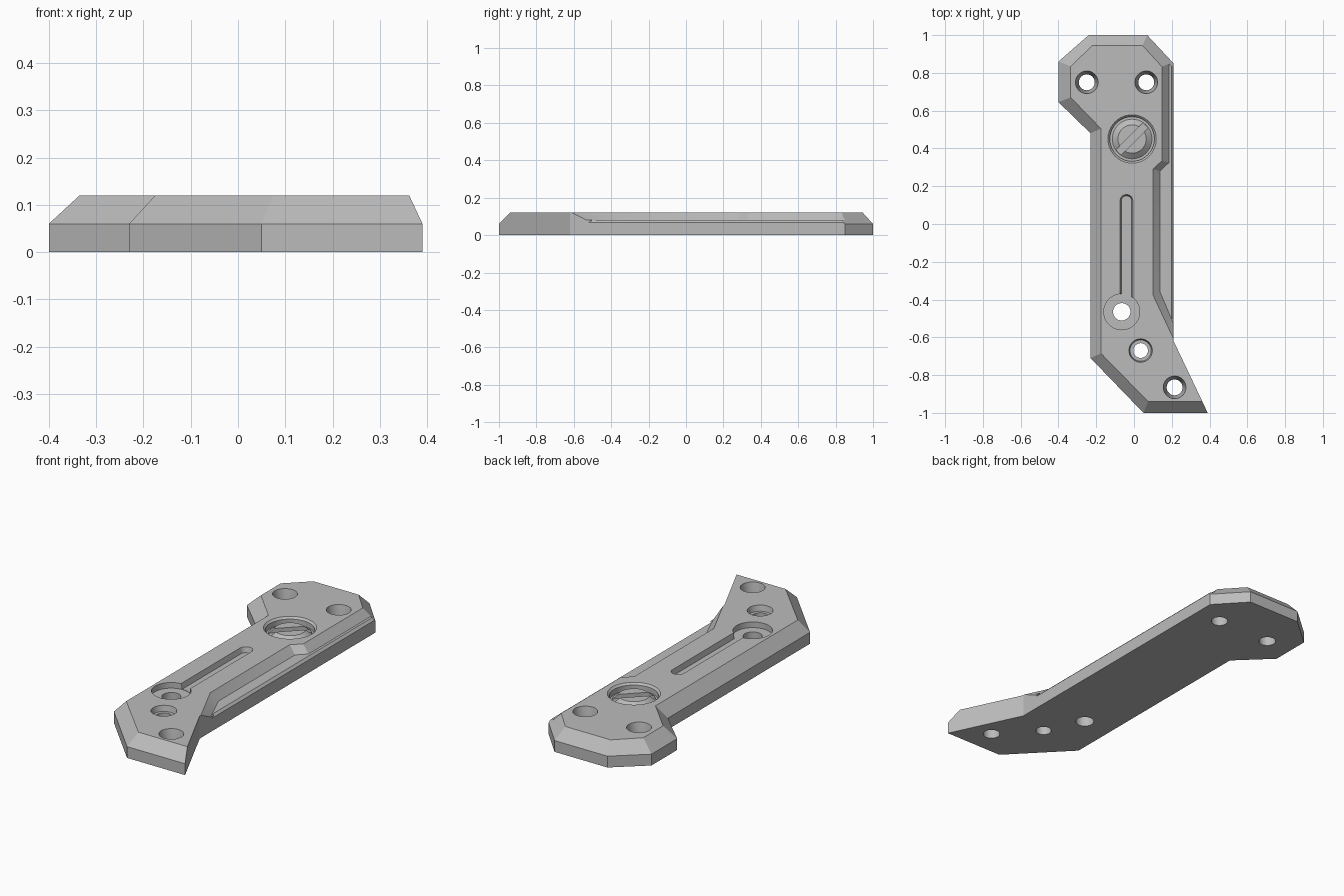
import bpy, bmesh, math

if "Cube" in bpy.data.objects:
    bpy.data.objects.remove(bpy.data.objects["Cube"], do_unlink=True)

grey = bpy.data.materials.new("plain grey")
grey.use_nodes = True
grey.diffuse_color = (0.5, 0.5, 0.5, 1)
grey.node_tree.nodes["Principled BSDF"].inputs["Base Color"].default_value = (0.5, 0.5, 0.5, 1)


def loft(name, layers):
    """Closed solid through stacked outlines; each layer is (outline, z)."""
    bm = bmesh.new()
    rings = [[bm.verts.new((x, y, z)) for x, y in outline] for outline, z in layers]
    n = len(rings[0])
    for low, high in zip(rings, rings[1:]):
        for i in range(n):
            j = (i + 1) % n
            bm.faces.new((low[i], low[j], high[j], high[i]))
    bm.faces.new(rings[0])
    bm.faces.new(rings[-1])
    bmesh.ops.recalc_face_normals(bm, faces=bm.faces)
    mesh = bpy.data.meshes.new(name)
    bm.to_mesh(mesh)
    bm.free()
    mesh.materials.append(grey)
    obj = bpy.data.objects.new(name, mesh)
    bpy.context.collection.objects.link(obj)
    return obj


def circle(x, y, r, n=40):
    return [(x + r * math.cos(i * math.tau / n), y + r * math.sin(i * math.tau / n))
            for i in range(n)]


def turned(name, x, y, profile):
    return loft(name, [(circle(x, y, r), z) for r, z in profile])


def activate(obj):
    bpy.ops.object.select_all(action='DESELECT')
    obj.select_set(True)
    bpy.context.view_layer.objects.active = obj


def cut(target, cutter):
    mod = target.modifiers.new("cut", 'BOOLEAN')
    mod.operation = 'DIFFERENCE'
    mod.solver = 'EXACT'
    mod.object = cutter
    activate(target)
    bpy.ops.object.modifier_apply(modifier=mod.name)
    bpy.data.objects.remove(cutter, do_unlink=True)


# Bevelled plate body
TOP = 0.12
base = [(-0.4, 0.86), (-0.24, 1), (0.07, 1), (0.21, 0.85), (0.21, -0.62),
        (0.39, -1), (0.05, -1), (-0.23, -0.71), (-0.23, 0.48), (-0.4, 0.645)]
upper = [(-0.335, 0.835), (-0.22, 0.945), (0.045, 0.945), (0.21, 0.765), (0.21, -0.62),
         (0.362, -0.94), (0.075, -0.94), (-0.175, -0.685), (-0.175, 0.505), (-0.335, 0.67)]
plate = loft("plate_body", [(base, 0), (base, 0.06), (upper, TOP)])

# Sunken side shelf with sloping wall
shelf_low = [(0.185, 0.95), (0.185, 0.325), (0.138, 0.28), (0.138, -0.36),
             (0.21, -0.53), (0.3, -0.74), (0.3, 0.95)]
shelf_top = [(0.148, 0.95), (0.148, 0.335), (0.1, 0.29), (0.1, -0.375),
             (0.21, -0.61), (0.3, -0.8), (0.3, 0.95)]
cut(plate, loft("shelf_cutter", [(shelf_low, 0.08), (shelf_top, TOP), (shelf_top, 0.15)]))

# Small chamfer along the shelf rim
cut(plate, loft("rim_cutter", [
    ([(0.21, -0.52), (0.23, -0.52), (0.23, 0.95), (0.21, 0.95)], 0.068),
    ([(0.198, -0.5), (0.23, -0.5), (0.23, 0.95), (0.198, 0.95)], 0.0805)]))

# Tapered screw holes
for x, y in [(-0.25, 0.75), (0.065, 0.75), (0.215, -0.865)]:
    cut(plate, turned("hole_cutter", x, y, [(0.042, -0.05), (0.042, 0.02), (0.06, TOP), (0.06, 0.2)]))

# Stepped holes
for x, y, rim, ledge, bore in [(0.035, -0.67, 0.062, 0.056, 0.039),
                               (-0.065, -0.465, 0.095, 0.095, 0.046)]:
    cut(plate, turned("stepped_cutter", x, y, [(bore, -0.05), (bore, 0.09), (ledge, 0.09),
                                               (rim, TOP), (rim, 0.2)]))


# Long shallow slot running into the large stepped hole
def slot(r):
    arc = [(-0.04 + r * math.cos(i * math.pi / 16), 0.122 + r * math.sin(i * math.pi / 16))
           for i in range(17)]
    return arc + [(-0.04 - r, -0.42), (-0.04 + r, -0.42)]


cut(plate, loft("slot_cutter", [(slot(0.027), 0.092), (slot(0.034), TOP), (slot(0.034), 0.15)]))

# Round recess holding the slotted screw head
CX, CY = -0.01, 0.45
cut(plate, turned("recess_cutter", CX, CY, [(0.118, 0.082), (0.118, 0.11), (0.128, TOP), (0.128, 0.2)]))
screw = turned("screw_head", CX, CY, [(0.105, 0.07), (0.105, 0.088), (0.075, 0.112)])

# Diagonal driver groove
c = math.sqrt(0.5)
bar = [(CX + c * (u - v), CY + c * (u + v))
       for u, v in [(-0.2, -0.02), (0.2, -0.02), (0.2, 0.02), (-0.2, 0.02)]]
cut(screw, loft("groove_cutter", [(bar, 0.09), (bar, 0.2)]))

for obj in (plate, screw):
    activate(obj)
    bpy.ops.object.shade_smooth_by_angle(angle=math.radians(20))
